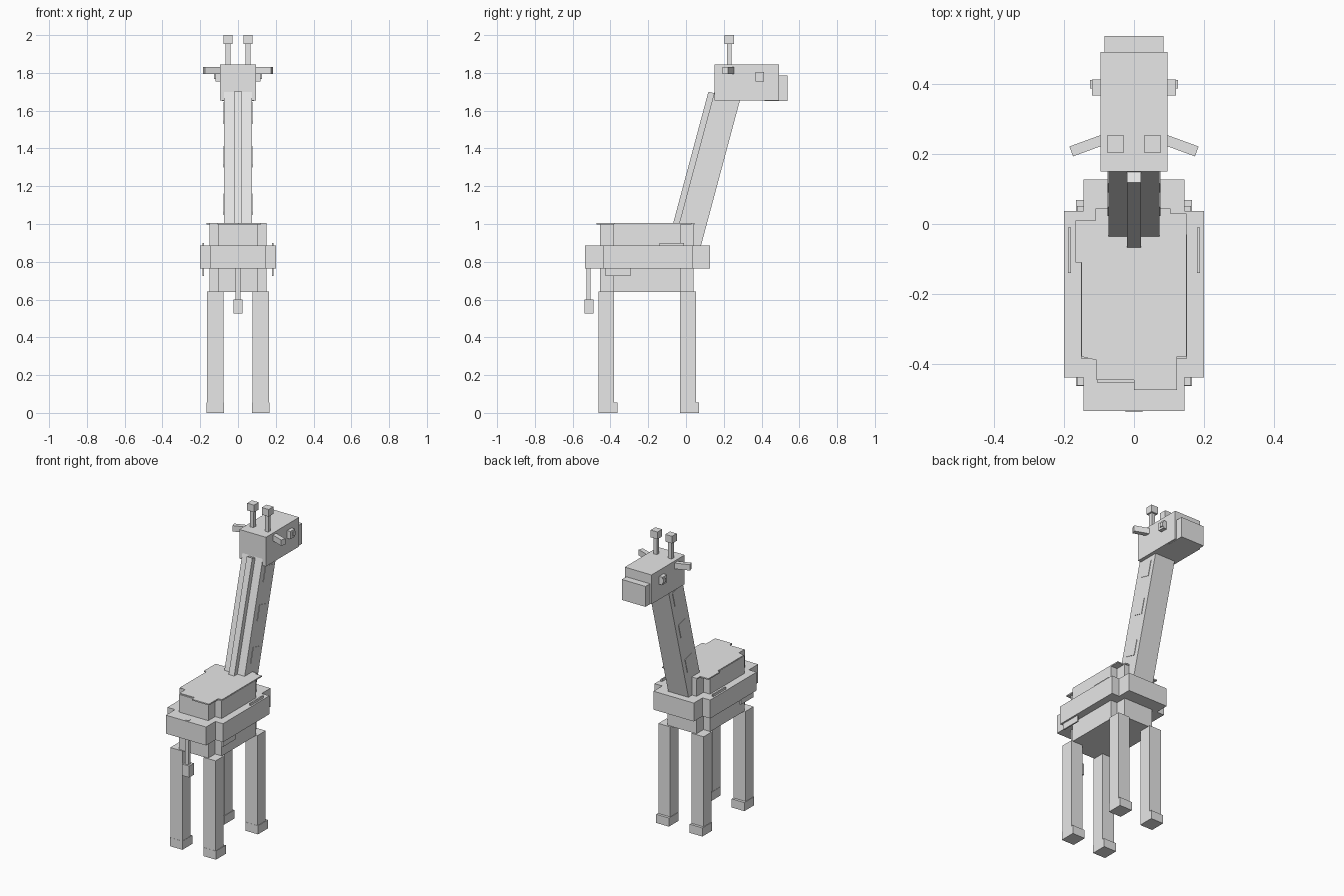
import bpy, bmesh
from math import radians
from mathutils import Matrix

cube = bpy.data.objects.get("Cube")
if cube:
    bpy.data.objects.remove(cube, do_unlink=True)

COLOUR = (0.8, 0.8, 0.8, 1)
grey = bpy.data.materials.new("light_grey")
grey.use_nodes = True
grey.diffuse_color = COLOUR
grey.node_tree.nodes["Principled BSDF"].inputs["Base Color"].default_value = COLOUR


def finish(name, bm, matrix):
    bmesh.ops.recalc_face_normals(bm, faces=bm.faces)
    mesh = bpy.data.meshes.new(name)
    bm.to_mesh(mesh)
    bm.free()
    mesh.materials.append(grey)
    obj = bpy.data.objects.new(name, mesh)
    obj.matrix_world = matrix
    bpy.context.collection.objects.link(obj)
    return obj


def box(name, xs, ys, zs, matrix=Matrix()):
    """Box between the given x, y and z limits."""
    bm = bmesh.new()
    bmesh.ops.create_cube(bm, size=1)
    for v in bm.verts:
        v.co = [lo + (hi - lo) * (c + 0.5) for c, (lo, hi) in zip(v.co, (xs, ys, zs))]
    return finish(name, bm, matrix)


def slab(name, outline, z0, z1):
    """Flat outline extruded upward."""
    bm = bmesh.new()
    face = bm.faces.new([bm.verts.new((x, y, z0)) for x, y in outline])
    top = bmesh.ops.extrude_face_region(bm, geom=[face])["geom"]
    for v in top:
        if isinstance(v, bmesh.types.BMVert):
            v.co.z = z1
    return finish(name, bm, Matrix())


def cross(name, wide, narrow, inner, outer, z0, z1):
    """Slab with a square notch in each corner."""
    (a, b), (c, d) = inner, outer
    half = [(narrow, c), (narrow, a), (wide, a), (wide, b), (narrow, b), (narrow, d)]
    slab(name, half + [(-x, y) for x, y in reversed(half)], z0, z1)


def pair(name, xs, ys, zs):
    """Left box and its mirrored right twin."""
    box("left_" + name, xs, ys, zs)
    box("right_" + name, (-xs[1], -xs[0]), ys, zs)


# Torso, belly band and the ragged patch on the back
cross("torso", 0.152, 0.105, (-0.385, -0.03), (-0.455, 0.04), 0.64, 1.0)
cross("belly_band", 0.2, 0.145, (-0.44, 0.037), (-0.535, 0.127), 0.765, 0.885)
slab("back_patch", [
    (-0.11, 0.045), (0.105, 0.045), (0.105, 0.03), (0.15, 0.03), (0.15, -0.38),
    (0.123, -0.38), (0.123, -0.475), (0, -0.475), (0, -0.447), (-0.108, -0.447),
    (-0.108, -0.39), (-0.15, -0.38), (-0.15, -0.11), (-0.168, -0.11),
    (-0.168, 0.01), (-0.11, 0.01)], 0.997, 1.005)

# Side patches peeking past the band
pair("shoulder_patch", (0.18, 0.189), (-0.14, -0.01), (0.8, 0.9))
pair("hip_patch", (0.18, 0.189), (-0.425, -0.295), (0.725, 0.82))

# Legs with feet stepping forward
for place, y in (("rear", -0.463), ("front", -0.031)):
    pair(place + "_leg", (0.077, 0.163), (y, y + 0.083), (0, 0.642))
    pair(place + "_foot", (0.075, 0.166), (y - 0.001, y + 0.1), (0, 0.056))

# Tail
box("tail_stem", (-0.012, 0.012), (-0.527, -0.505), (0.59, 0.887))
box("tail_tuft", (-0.025, 0.025), (-0.538, -0.49), (0.525, 0.6))

# Leaning neck, mane and faint side spots
lean = Matrix.Translation((0, 0.0365, 1)) @ Matrix.Rotation(radians(-15), 4, "X")
box("neck", (-0.073, 0.073), (-0.071, 0.071), (-0.15, 0.76), lean)
box("mane", (-0.02, 0.02), (-0.102, -0.07), (-0.05, 0.698), lean)
for i, height in enumerate((0.06, 0.32, 0.56)):
    for side in (-1, 1):
        box(f"neck_spot_{i}", sorted((side * 0.07, side * 0.076)),
            (-0.03, 0.04), (height, height + 0.1), lean)

# Head and snout
box("head", (-0.096, 0.096), (0.15, 0.492), (1.655, 1.845))
box("snout", (-0.085, 0.085), (0.415, 0.538), (1.652, 1.785))

# Eyes
pair("eye", (0.09, 0.12), (0.368, 0.414), (1.755, 1.806))
pair("pupil", (0.115, 0.126), (0.388, 0.412), (1.768, 1.794))

# Horns
pair("horn_stem", (0.041, 0.066), (0.217, 0.242), (1.84, 1.96))
pair("horn_knob", (0.028, 0.077), (0.205, 0.253), (1.953, 2.0))

# Swept ears
for name, side in (("left_ear", 1), ("right_ear", -1)):
    sweep = Matrix.Translation((side * 0.13, 0.226, 1.813)) @ \
        Matrix.Rotation(radians(-20 * side), 4, "Z")
    box(name, (-0.053, 0.053), (-0.015, 0.015), (-0.019, 0.019), sweep)
